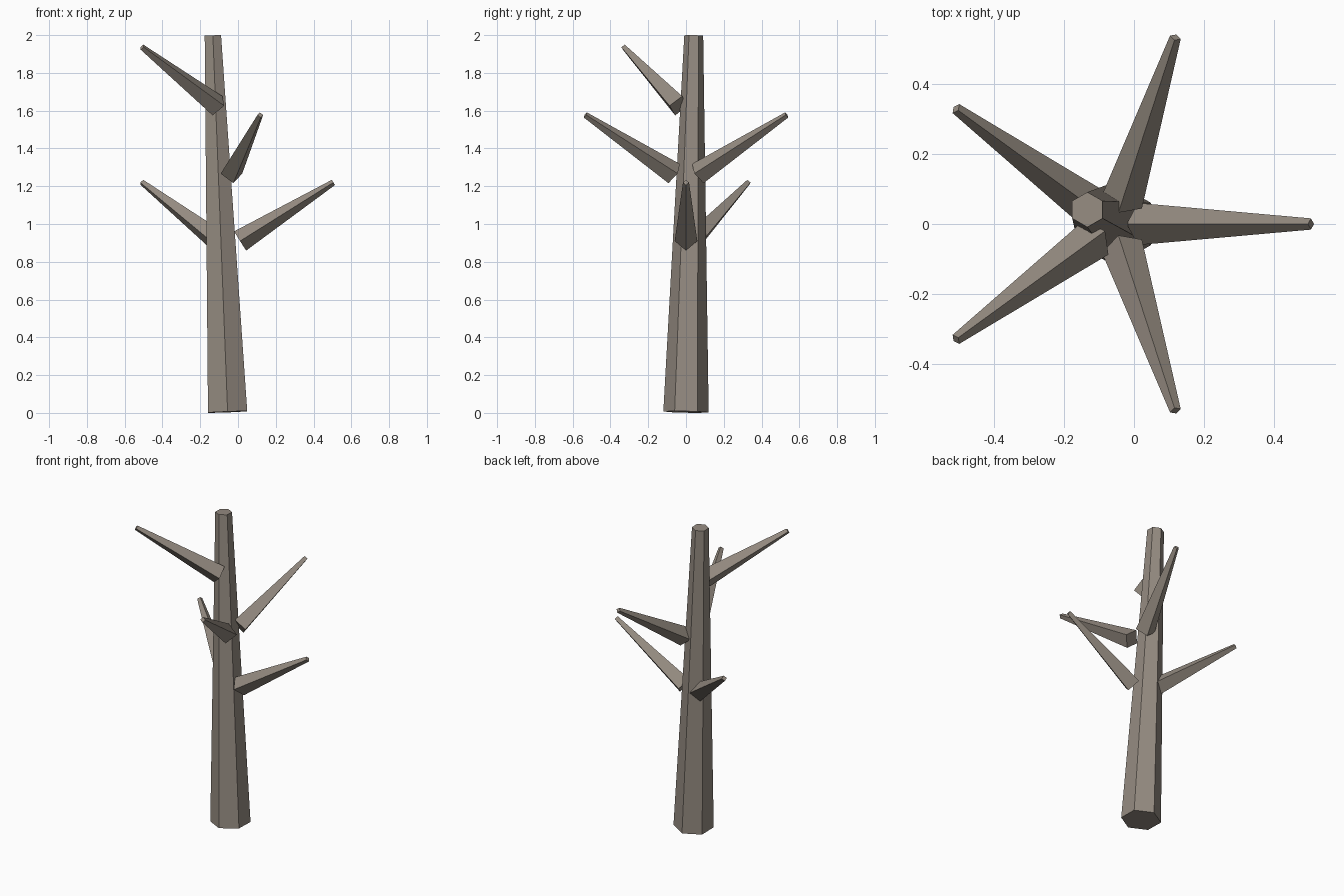
import bpy
import math
from mathutils import Vector

if "Cube" in bpy.data.objects:
    bpy.data.objects.remove(bpy.data.objects["Cube"])

bark = bpy.data.materials.new("bark")
bark.diffuse_color = (0.30, 0.26, 0.22, 1)
bark.use_nodes = True
bark.node_tree.nodes["Principled BSDF"].inputs["Base Color"].default_value = bark.diffuse_color


def tapered_limb(name, start, end, r0, r1, sides, ref):
    """Capped tapered prism; the first corner of each ring points towards ref."""
    start, end = Vector(start), Vector(end)
    axis = (end - start).normalized()
    u = (ref - axis * ref.dot(axis)).normalized()
    v = axis.cross(u)
    verts = []
    for centre, r in ((start, r0), (end, r1)):
        for i in range(sides):
            a = math.tau * i / sides
            verts.append(centre + (u * math.cos(a) + v * math.sin(a)) * r)
    faces = [(i, (i + 1) % sides, sides + (i + 1) % sides, sides + i)
             for i in range(sides)]
    faces.append(tuple(reversed(range(sides))))
    faces.append(tuple(range(sides, 2 * sides)))
    mesh = bpy.data.meshes.new(name)
    mesh.from_pydata(verts, [], faces)
    mesh.materials.append(bark)
    obj = bpy.data.objects.new(name, mesh)
    bpy.context.collection.objects.link(obj)
    return obj


# Leaning six-sided trunk
ROOT_X = -0.055
tapered_limb("trunk", (ROOT_X, 0, 0.005), (-0.133, 0.041, 1.998),
             0.12, 0.05, 6, Vector((0, 1, 0)))

# Five square branches, 72 degrees apart: (azimuth, base height)
for i, (azimuth, z) in enumerate([(0, 0.91), (144, 0.91), (72, 1.267),
                                  (288, 1.267), (216, 1.626)]):
    a = math.radians(azimuth)
    out = Vector((math.cos(a), math.sin(a), 0))
    root = Vector((ROOT_X, 0, z))
    tapered_limb(f"branch_{i + 1}", root + out * 0.066,
                 root + out * 0.56 + Vector((0, 0, 0.31)),
                 0.06, 0.016, 4, Vector((0, 0, 1)))
